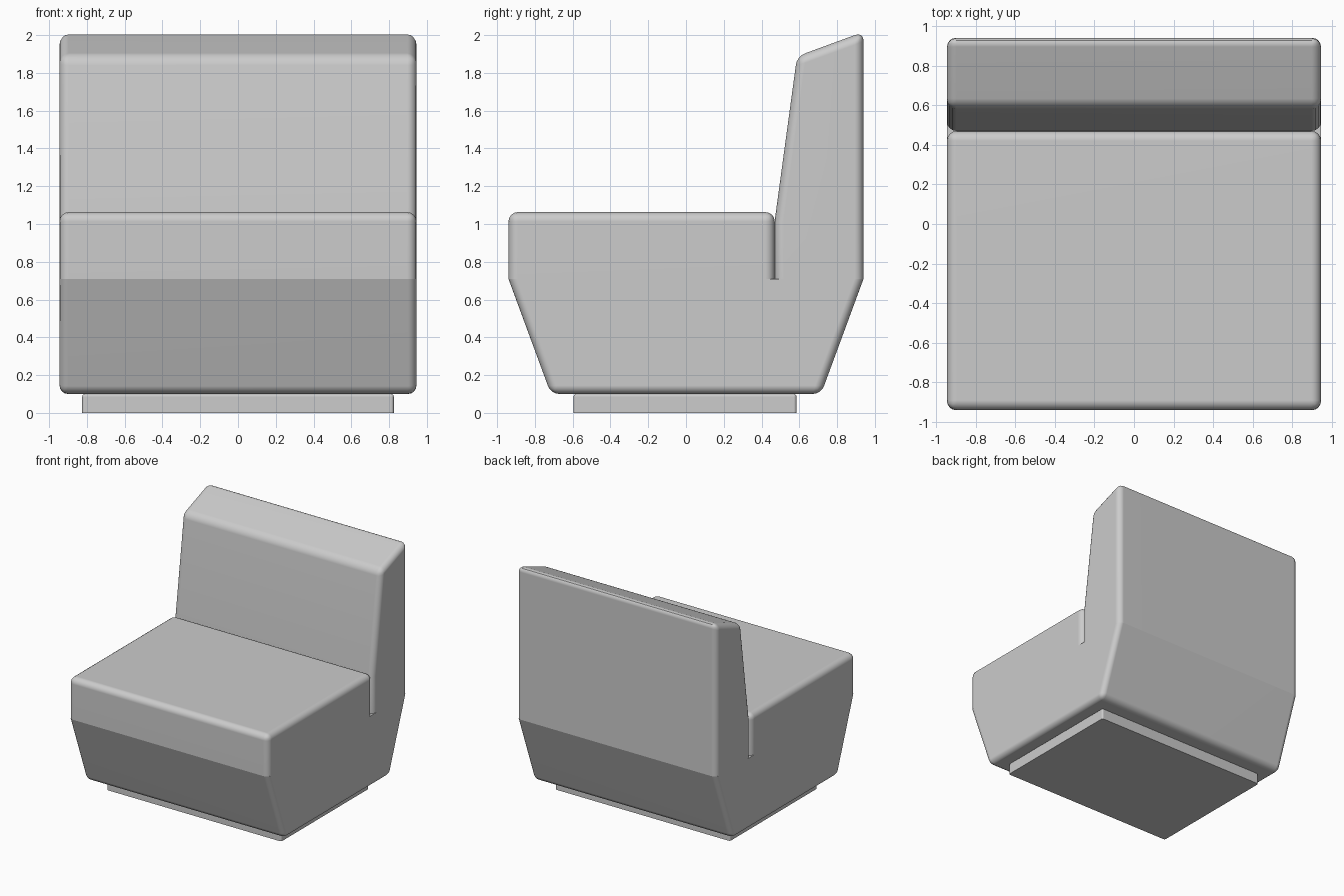
import bpy, bmesh, math

if "Cube" in bpy.data.objects:
    bpy.data.objects.remove(bpy.data.objects["Cube"])

SPLIT = 0.71   # height where the tapered base meets the upright parts


def prism(name, profile, half_width, radius, keep_sharp_z=None):
    """Extrude a (y, z) side profile across x and round its real corners,
    except the edges lying on the joint plane keep_sharp_z."""
    bm = bmesh.new()
    face = bm.faces.new([bm.verts.new((-half_width, y, z)) for y, z in profile])
    ext = bmesh.ops.extrude_face_region(bm, geom=[face])
    moved = [v for v in ext["geom"] if isinstance(v, bmesh.types.BMVert)]
    bmesh.ops.translate(bm, verts=moved, vec=(2 * half_width, 0, 0))
    bmesh.ops.recalc_face_normals(bm, faces=bm.faces[:])
    bm.normal_update()

    def rounded(e):
        on_joint = keep_sharp_z is not None and all(
            abs(v.co.z - keep_sharp_z) < 1e-4 for v in e.verts)
        return not on_joint and e.calc_face_angle(0) > math.radians(15)

    bmesh.ops.bevel(bm, geom=[e for e in bm.edges if rounded(e)], offset=radius,
                    offset_type='OFFSET', segments=4, profile=0.5, affect='EDGES')
    mesh = bpy.data.meshes.new(name)
    bm.to_mesh(mesh)
    bm.free()
    obj = bpy.data.objects.new(name, mesh)
    bpy.context.collection.objects.link(obj)
    bpy.ops.object.select_all(action='DESELECT')
    obj.select_set(True)
    bpy.context.view_layer.objects.active = obj
    bpy.ops.object.shade_smooth_by_angle(angle=math.radians(30))
    wn = obj.modifiers.new("flat_panels", 'WEIGHTED_NORMAL')
    wn.keep_sharp = True
    return obj


# Recessed plinth
prism("plinth", [(-0.595, 0), (0.585, 0), (0.585, 0.1), (-0.595, 0.1)],
      0.825, 0.015, keep_sharp_z=0)

# Tapered lower body
prism("base", [(-0.715, 0.1), (0.715, 0.1), (0.94, SPLIT), (-0.94, SPLIT)],
      0.945, 0.045, keep_sharp_z=SPLIT)

# Seat cushion block
prism("seat", [(-0.94, SPLIT), (0.47, SPLIT), (0.47, 1.063), (-0.94, 1.063)],
      0.945, 0.05, keep_sharp_z=SPLIT)

# Backrest, leaning front face and sloped top
prism("backrest", [(0.47, SPLIT), (0.94, SPLIT), (0.94, 2.017),
                   (0.588, 1.888), (0.47, 1.02)],
      0.945, 0.048, keep_sharp_z=SPLIT)
